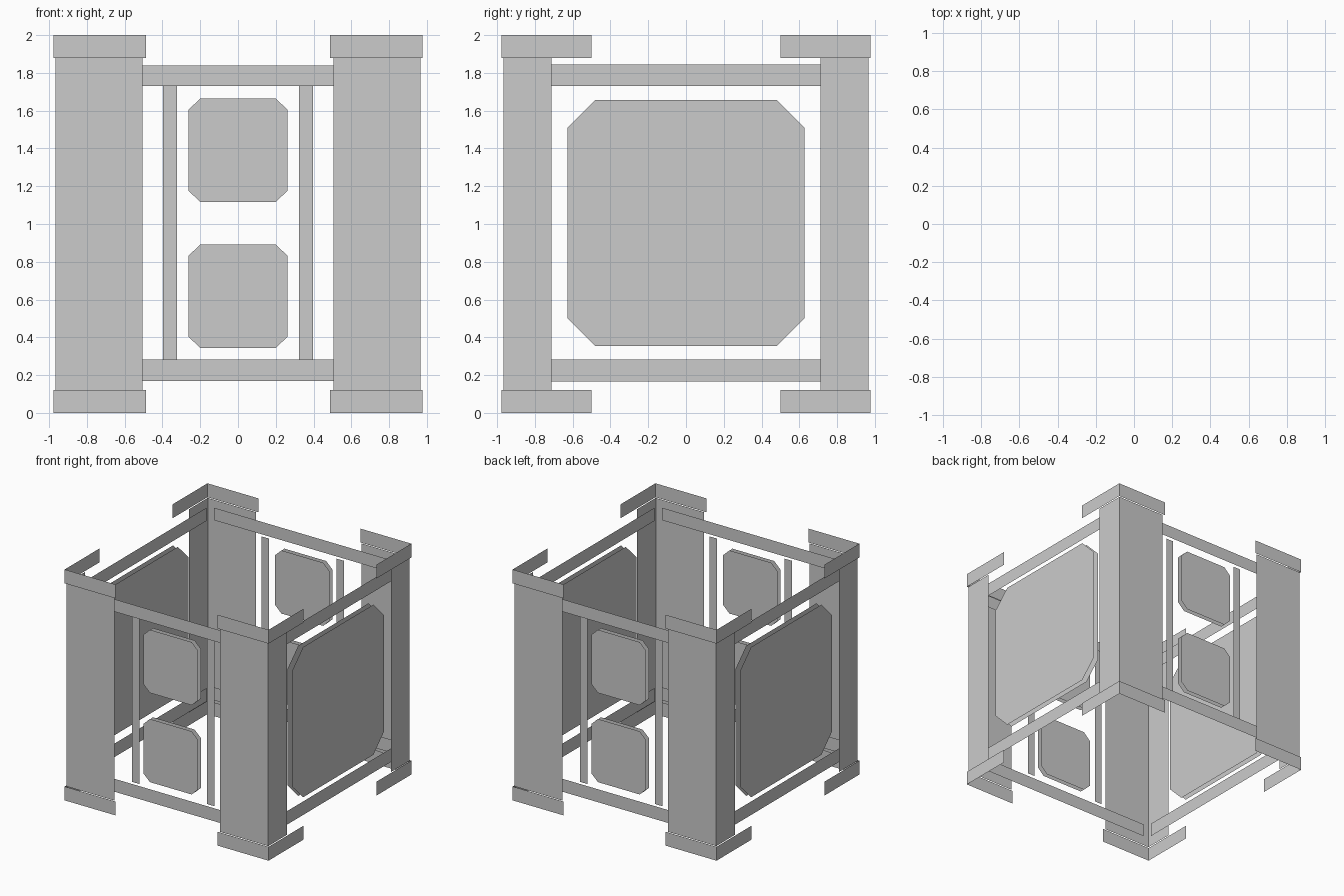
import bpy, bmesh

if "Cube" in bpy.data.objects:
    bpy.data.objects.remove(bpy.data.objects["Cube"])


def make(name, polys):
    """Object made of flat sheets; shared corners are welded."""
    bm = bmesh.new()
    for poly in polys:
        bm.faces.new([bm.verts.new(p) for p in poly])
    bmesh.ops.remove_doubles(bm, verts=bm.verts, dist=0.0001)
    me = bpy.data.meshes.new(name)
    bm.to_mesh(me)
    bm.free()
    ob = bpy.data.objects.new(name, me)
    bpy.context.collection.objects.link(ob)
    return ob


def on_wall(outline, axis, side, depth):
    """Place a (u, z) outline on a wall facing +/- x or y, facing outward."""
    if axis == 'y':
        pts = [(u, side * depth, z) for u, z in outline]
        flip = side > 0
    else:
        pts = [(side * depth, u, z) for u, z in outline]
        flip = side < 0
    return pts[::-1] if flip else pts


def rect(u0, u1, z0, z1):
    return [(u0, z0), (u1, z0), (u1, z1), (u0, z1)]


def octagon(w, z0, z1, cu, cz):
    return [(-w + cu, z0), (w - cu, z0), (w, z0 + cz), (w, z1 - cz),
            (w - cu, z1), (-w + cu, z1), (-w, z1 - cz), (-w, z0 + cz)]


def corner(name, sx, sy, r, in_x, in_y, z0, z1):
    """L-shaped corner sheet: one leg on the y wall, one on the x wall."""
    ux = sorted((sx * in_x, sx * r))
    uy = sorted((sy * in_y, sy * r))
    make(name, [on_wall(rect(*ux, z0, z1), 'y', sy, r),
                on_wall(rect(*uy, z0, z1), 'x', sx, r)])


# Corner posts with their top and bottom caps
for sx in (-1, 1):
    for sy in (-1, 1):
        corner("corner_post", sx, sy, 0.967, 0.505, 0.712, 0.12, 1.88)
        corner("bottom_cap", sx, sy, 0.977, 0.488, 0.50, 0.0, 0.12)
        corner("top_cap", sx, sy, 0.977, 0.488, 0.50, 1.88, 2.0)

for s in (-1, 1):
    # Horizontal rails running behind the posts
    for axis, depth, lo, hi in (('y', 0.92, 0.17, 1.838), ('x', 0.915, 0.165, 1.844)):
        for z0, z1 in ((lo, 0.282), (1.73, hi)):
            make("rail", [on_wall(rect(-0.875, 0.875, z0, z1), axis, s, depth)])

    # Upright bars on the front and back
    for u in (-0.36, 0.36):
        make("upright_bar", [on_wall(rect(u - 0.036, u + 0.036, 0.282, 1.73), 'y', s, 0.887)])

    # Small double-skinned panels on the front and back
    for z0 in (0.344, 1.117):
        shape = octagon(0.263, z0, z0 + 0.547, 0.063, 0.06)
        make("small_panel", [on_wall(shape, 'y', s, 0.92),
                             on_wall(shape, 'y', s, 0.88)[::-1]])

    # Large double-skinned side panels
    shape = octagon(0.628, 0.355, 1.656, 0.147, 0.147)
    make("side_panel", [on_wall(shape, 'x', s, 0.96),
                        on_wall(shape, 'x', s, 0.914)[::-1]])
